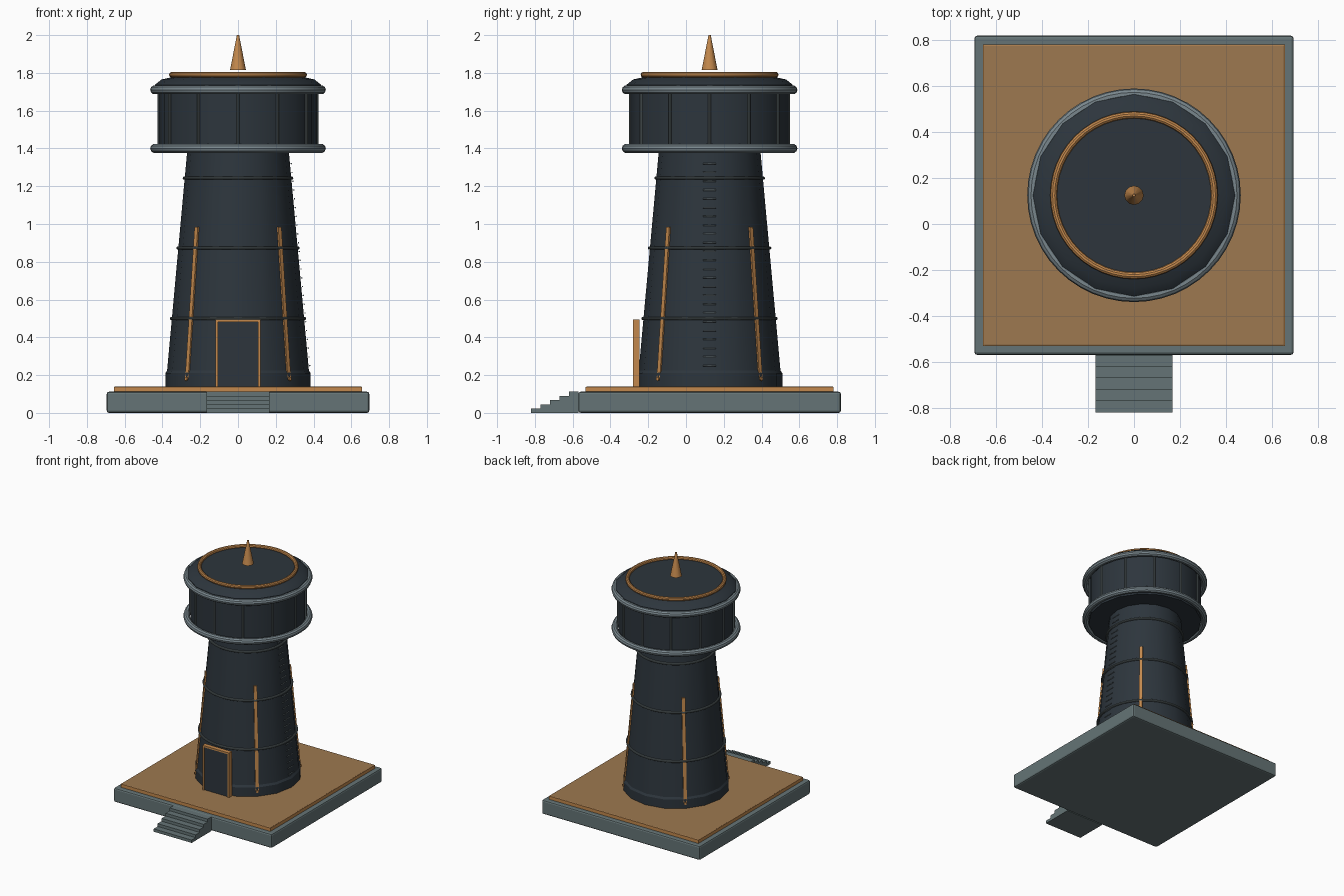
import bpy, bmesh, math
from mathutils import Vector

if "Cube" in bpy.data.objects:
    bpy.data.objects.remove(bpy.data.objects["Cube"])

CY = 0.125   # tower axis in y


def mat(name, col):
    m = bpy.data.materials.new(name)
    m.diffuse_color = (*col, 1)
    m.use_nodes = True
    m.node_tree.nodes["Principled BSDF"].inputs["Base Color"].default_value = m.diffuse_color
    return m


DARK = mat("dark slate", (0.026, 0.036, 0.046))
STONE = mat("grey stone", (0.13, 0.175, 0.18))
STEEL = mat("light steel", (0.19, 0.24, 0.265))
BAND = mat("band grey", (0.10, 0.125, 0.13))
COPPER = mat("copper", (0.55, 0.25, 0.075))
DECK = mat("deck brown", (0.34, 0.19, 0.08))


def finish(ob, name, m, smooth=True):
    ob.name = name
    ob.data.materials.clear()
    ob.data.materials.append(m)
    if smooth:
        bpy.ops.object.select_all(action='DESELECT')
        ob.select_set(True)
        bpy.context.view_layer.objects.active = ob
        bpy.ops.object.shade_smooth_by_angle(angle=math.radians(30))
    return ob


def box(name, lo, hi, m, bevel=0):
    bpy.ops.mesh.primitive_cube_add(size=1)
    ob = bpy.context.object
    ob.location = [(a + b) / 2 for a, b in zip(lo, hi)]
    ob.scale = [b - a for a, b in zip(lo, hi)]
    bpy.ops.object.transform_apply(location=True, rotation=False, scale=True)
    if bevel:
        b = ob.modifiers.new("bevel", 'BEVEL')
        b.width, b.segments = bevel, 2
    return finish(ob, name, m, False)


def lathe(name, profile, m, sides=16):
    """Closed solid of revolution around the tower axis from (radius, z) points."""
    bm = bmesh.new()
    rings = []
    for r, z in profile:
        rings.append([bm.verts.new((r * math.cos(2 * math.pi * i / sides),
                                    CY + r * math.sin(2 * math.pi * i / sides), z))
                      for i in range(sides)])
    for a, b in zip(rings, rings[1:]):
        for i in range(sides):
            j = (i + 1) % sides
            bm.faces.new((a[i], a[j], b[j], b[i]))
    bm.faces.new(rings[0][::-1])
    bm.faces.new(rings[-1])
    me = bpy.data.meshes.new(name)
    bm.to_mesh(me)
    bm.free()
    ob = bpy.data.objects.new(name, me)
    bpy.context.collection.objects.link(ob)
    return finish(ob, name, m)


def hoop(name, outer, z, tube, m):
    bpy.ops.mesh.primitive_torus_add(location=(0, CY, z), major_radius=outer - tube,
                                     minor_radius=tube, major_segments=48, minor_segments=10)
    return finish(bpy.context.object, name, m)


def bar(name, p, q, r, m, sides=8):
    p, q = Vector(p), Vector(q)
    bpy.ops.mesh.primitive_cylinder_add(vertices=sides, radius=r, depth=(q - p).length,
                                        location=(p + q) / 2)
    ob = bpy.context.object
    ob.rotation_euler = (q - p).to_track_quat('Z', 'Y').to_euler()
    return finish(ob, name, m, sides > 4)


def polar(r, deg, z):
    a = math.radians(deg)
    return (r * math.cos(a), CY + r * math.sin(a), z)


def tower_radius(z):
    return 0.383 - 0.0915 * (z - 0.14)


# Base slab, deck and front steps
box("base_slab", (-0.695, CY - 0.695, 0), (0.695, CY + 0.695, 0.112), STONE, 0.012)
box("deck", (-0.655, CY - 0.655, 0.10), (0.655, CY + 0.655, 0.14), DECK, 0.006)
# copper edging around the deck sides
for i, (lo, hi) in enumerate([((-0.657, -0.532), (0.657, -0.522)), ((-0.657, 0.772), (0.657, 0.782)),
                              ((-0.657, -0.522), (-0.647, 0.772)), ((0.647, -0.522), (0.657, 0.772))]):
    box(f"deck_edge_{i}", (*lo, 0.112), (*hi, 0.138), COPPER)
for i in range(5):
    y = -0.82 + 0.05 * i
    box(f"step_{i}", (-0.167, y, 0), (0.167, y + 0.05, 0.0225 * (i + 1)), STONE)

# Plinth and tapered shaft
lathe("plinth", [(0.385, 0.135), (0.385, 0.21), (0.375, 0.225)], DARK)
lathe("shaft", [(tower_radius(0.14), 0.14), (tower_radius(1.39), 1.39)], DARK)
for i, z in enumerate((0.50, 0.873, 1.243)):
    hoop(f"shaft_band_{i}", tower_radius(z) + 0.011, z, 0.009, BAND)

# Four copper strips up the shaft, each with a foot bolt
for i in range(4):
    d = 45 + 90 * i
    p, q = Vector(polar(0.372, d, 0.19)), Vector(polar(0.302, d, 0.98))
    ob = box(f"copper_strip_{i}", (-0.012, -0.012, -0.40), (0.012, 0.012, 0.40), COPPER)
    ob.location = (p + q) / 2
    ob.rotation_euler = (0, -math.atan2(0.07, 0.79), math.radians(d))
    bar(f"strip_bolt_{i}", polar(0.36, d, 0.18), polar(0.392, d, 0.18), 0.01, COPPER)

# Ladder rungs on the right side
for i in range(24):
    z = 0.25 + i * 0.0465
    x = tower_radius(z) + 0.007
    bar(f"ladder_rung_{i}", (x, CY - 0.035, z), (x, CY + 0.035, z), 0.004, STEEL, 6)

# Door and its frame
box("door", (-0.105, -0.272, 0.14), (0.105, -0.247, 0.482), DARK)
for s, n in ((-1, "left"), (1, "right")):
    x = s * 0.1115
    box(f"door_frame_{n}", (x - 0.0065, -0.28, 0.14), (x + 0.0065, -0.245, 0.494), COPPER)
box("door_frame_top", (-0.105, -0.28, 0.481), (0.105, -0.245, 0.494), COPPER)

# Tank drum with ribs and two rails
lathe("tank", [(0.42, 1.375), (0.42, 1.71)], DARK)
for i in range(12):
    bar(f"tank_rib_{i}", polar(0.418, 30 * i, 1.39), polar(0.418, 30 * i, 1.70), 0.008, BAND)
hoop("lower_rail", 0.465, 1.40, 0.024, STEEL)
hoop("upper_rail", 0.465, 1.71, 0.024, STEEL)

# Roof, copper ring and spire
lathe("roof", [(0.44, 1.70), (0.44, 1.737), (0.405, 1.765), (0.36, 1.775), (0.345, 1.785)], DARK)
hoop("roof_ring", 0.365, 1.79, 0.015, COPPER)
lathe("spire", [(0.042, 1.815), (0.006, 2.0)], COPPER, 12)
